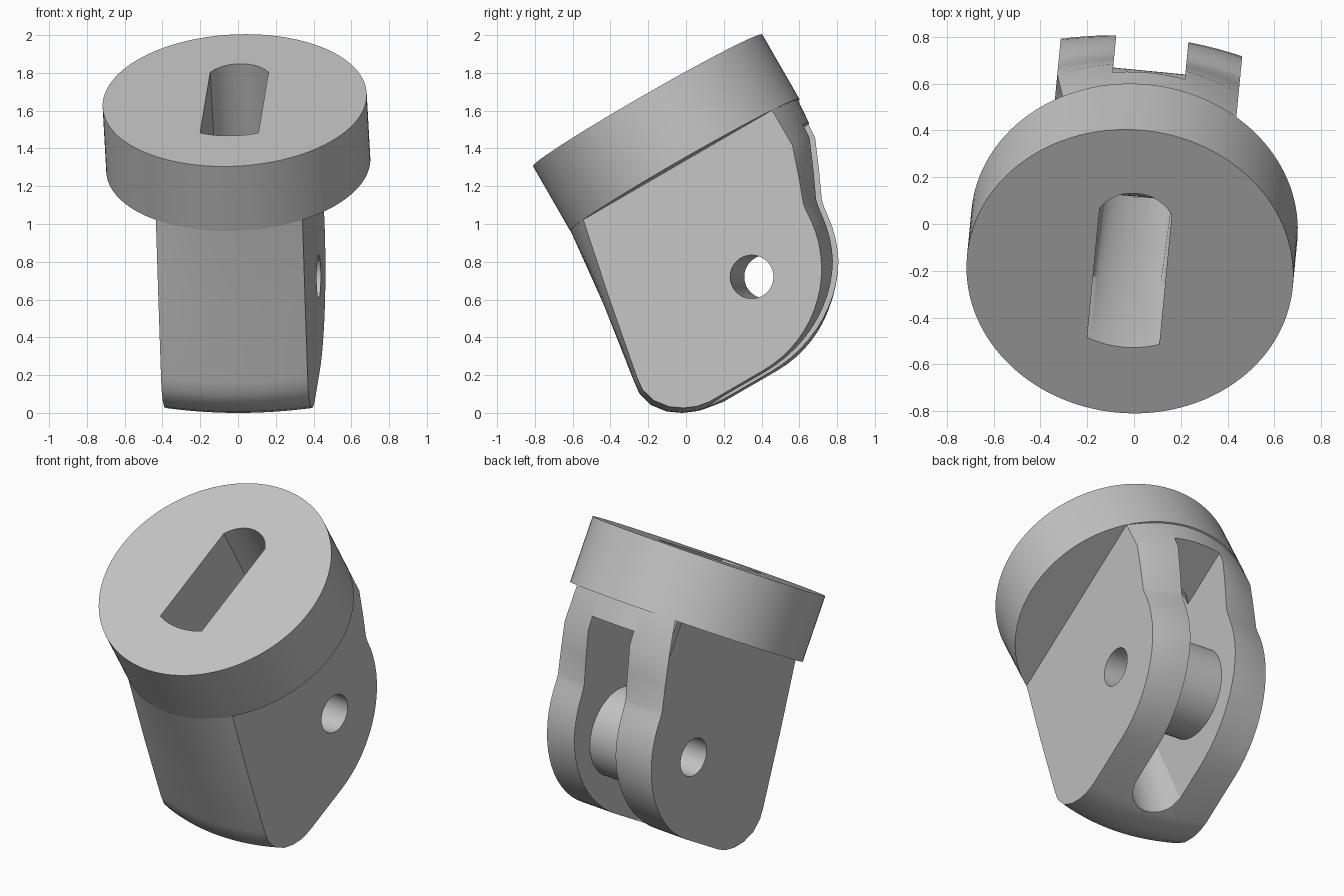
import bpy
import bmesh
from math import radians, sqrt, sin, cos
from mathutils import Matrix, Vector

cube = bpy.data.objects.get("Cube")
if cube:
    bpy.data.objects.remove(cube)

grey = bpy.data.materials.new("light_grey")
grey.use_nodes = True
COLOUR = (0.55, 0.55, 0.55, 1)
grey.diffuse_color = COLOUR
grey.node_tree.nodes["Principled BSDF"].inputs["Base Color"].default_value = COLOUR

HALF = 0.39      # half width across the flats
GAP = 0.155      # half width of the slot and the fork gap
FLANGE = 0.395   # flange thickness
CEILING = -0.53  # top of the fork gap
PIN = Vector((0, 0.045, -1.105))


def make_object(name, bm):
    bmesh.ops.recalc_face_normals(bm, faces=bm.faces)
    mesh = bpy.data.meshes.new(name)
    bm.to_mesh(mesh)
    bm.free()
    mesh.materials.append(grey)
    obj = bpy.data.objects.new(name, mesh)
    bpy.context.collection.objects.link(obj)
    return obj


def loft(name, rings):
    """Skin a list of equal rings and cap both ends."""
    bm = bmesh.new()
    rows = [[bm.verts.new(p) for p in ring] for ring in rings]
    for a, b in zip(rows, rows[1:]):
        for i in range(len(a)):
            j = (i + 1) % len(a)
            bm.faces.new((a[i], a[j], b[j], b[i]))
    bm.faces.new(rows[0])
    bm.faces.new(rows[-1])
    return make_object(name, bm)


def cylinder(name, radius, depth, centre, across=False, sides=96):
    bm = bmesh.new()
    turn = Matrix.Rotation(radians(90), 4, 'Y') if across else Matrix()
    bmesh.ops.create_cone(bm, cap_ends=True, segments=sides, radius1=radius,
                          radius2=radius, depth=depth,
                          matrix=Matrix.Translation(centre) @ turn)
    return make_object(name, bm)


def combine(target, other, operation):
    mod = target.modifiers.new(operation, 'BOOLEAN')
    mod.operation, mod.object, mod.solver = operation, other, 'EXACT'
    bpy.context.view_layer.objects.active = target
    bpy.ops.object.modifier_apply(modifier=mod.name)
    bpy.data.objects.remove(other)


def slot_ring(z, front, front_sag, back, back_sag, steps=16):
    """Slot outline with an arc at each end."""
    def drop(x, sag):
        r = (GAP * GAP + sag * sag) / (2 * sag)
        return r - sqrt(max(r * r - x * x, 0))
    xs = [GAP * (2 * i / steps - 1) for i in range(steps + 1)]
    return ([(x, front + drop(x, front_sag), z) for x in xs]
            + [(x, back - drop(x, back_sag), z) for x in reversed(xs)])


# Fork body: side profile (y, z) swept across x, bulging towards the middle
profile = [(-0.58, -0.3), (-0.58, -FLANGE), (-0.67, -0.83), (-0.75, -1.26),
           (-0.757, -1.33), (-0.735, -1.41), (-0.68, -1.48), (-0.616, -1.525),
           (-0.55, -1.553), (-0.48, -1.565)]
for i in range(17):
    a = radians(90 * i / 16)
    profile.append((-0.15 + 0.62 * sin(a), -0.945 - 0.62 * cos(a)))
profile += [(0.475, -0.91), (0.53, -0.76), (0.58, -0.61), (0.58, -0.3)]


def body_ring(x):
    ring = []
    for y, z in profile:
        t = min(max((-FLANGE - z) / 0.6, 0), 1)
        sag = 0.118 - 0.066 * t
        pull = min(max(y / 0.4, -1), 1)
        ring.append((x, y + pull * sag * (1 - (x / HALF) ** 2), z))
    return ring


body = loft("clevis_fork", [body_ring(HALF * (i / 12 - 1)) for i in range(25)])

# Round flange
combine(body, cylinder("flange", 0.7, FLANGE, (0, 0, -FLANGE / 2), sides=128), 'UNION')

# Slot through the flange and flaring gap between the two lugs
slot = loft("slot_cutter", [slot_ring(z, -0.375, 0.03, 0.387, 0.09)
                            for z in (0.1, CEILING - 0.01)])
gap = loft("gap_cutter", [slot_ring(CEILING, -0.375, 0.03, 1.2, 0.01),
                          slot_ring(-1.6, -0.54, 0.15, 1.2, 0.01)])
combine(body, slot, 'DIFFERENCE')
combine(body, gap, 'DIFFERENCE')

# Barrel between the lugs, with a pin hole right through
combine(body, cylinder("barrel", 0.27, 2 * GAP + 0.04, PIN, True), 'UNION')
combine(body, cylinder("pin_hole", 0.115, 2, PIN, True, 48), 'DIFFERENCE')

# Tip the part forward and turn it slightly
body.data.transform(Matrix.Translation((-0.0175, -0.203, 1.65))
                    @ Matrix.Rotation(radians(-5.5), 4, 'Z')
                    @ Matrix.Rotation(radians(30), 4, 'X'))
low = min(v.co.z for v in body.data.vertices)
body.data.transform(Matrix.Translation((0, 0, -low)))
body.select_set(True)
bpy.context.view_layer.objects.active = body
bpy.ops.object.shade_smooth_by_angle(angle=radians(25))
